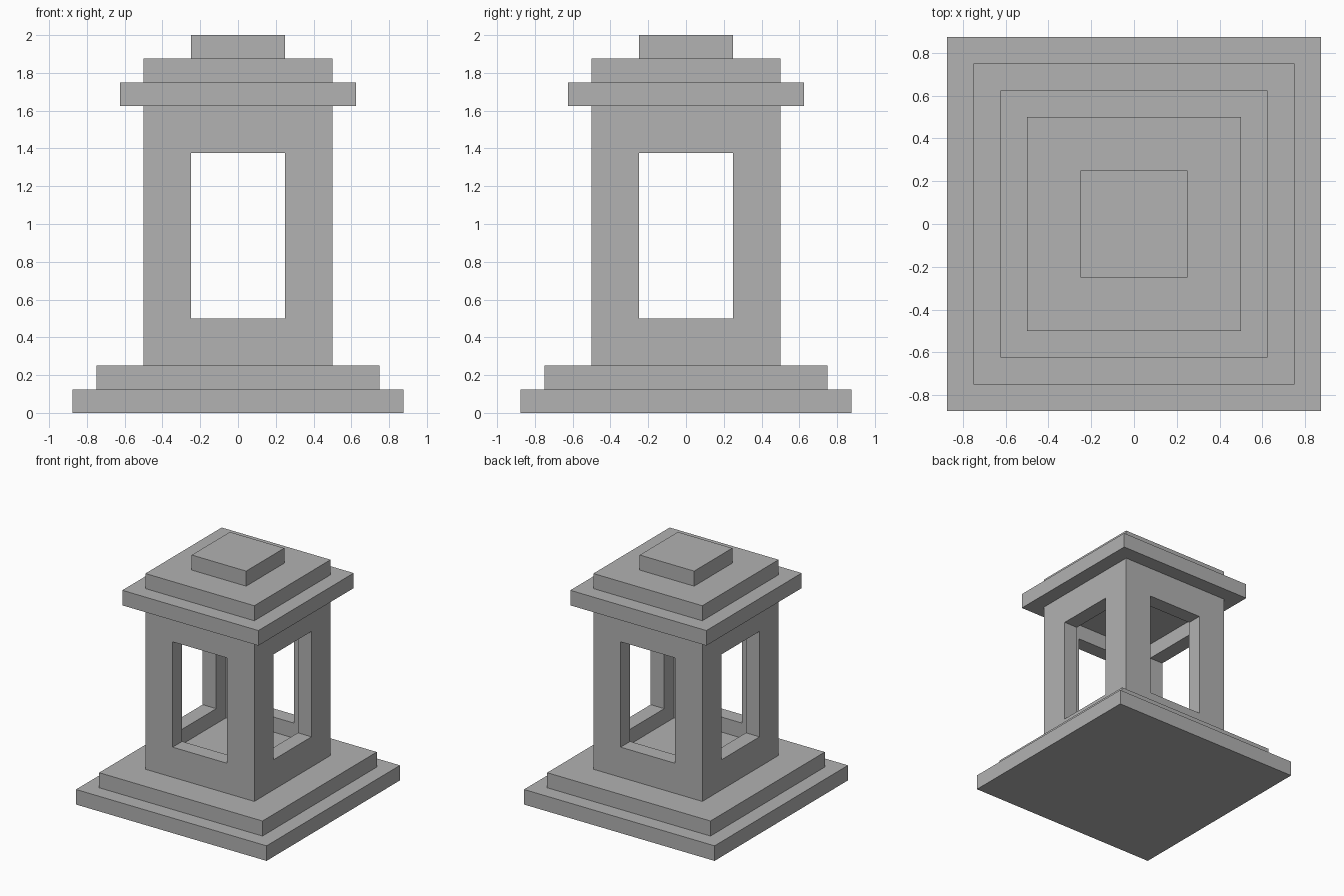
import bpy

default = bpy.data.objects.get("Cube")
if default:
    bpy.data.objects.remove(default, do_unlink=True)

# Single stone colour
stone = bpy.data.materials.new("grey_stone")
stone.use_nodes = True
GREY = (0.445, 0.445, 0.445, 1)
stone.diffuse_color = GREY
stone.node_tree.nodes["Principled BSDF"].inputs["Base Color"].default_value = GREY


def block(name, half_x, half_y, bottom, top):
    """Box centred on the vertical axis, between two heights."""
    bpy.ops.mesh.primitive_cube_add(size=2, location=(0, 0, (bottom + top) / 2))
    obj = bpy.context.object
    obj.name = obj.data.name = name
    obj.scale = (half_x, half_y, (top - bottom) / 2)
    bpy.ops.object.transform_apply(location=False, rotation=False, scale=True)
    obj.data.materials.append(stone)
    return obj


def carve(target, cutter):
    """Subtract the cutter from the target, then discard it."""
    cutter.hide_render = True
    mod = target.modifiers.new(cutter.name, 'BOOLEAN')
    mod.operation, mod.solver, mod.object = 'DIFFERENCE', 'EXACT', cutter
    bpy.context.view_layer.objects.active = target
    bpy.ops.object.modifier_apply(modifier=mod.name)
    bpy.data.objects.remove(cutter, do_unlink=True)


# Stepped base
block("lower_base_step", 0.875, 0.875, 0, 0.125)
block("upper_base_step", 0.75, 0.75, 0.125, 0.25)

# Hollow chamber with a window through every wall
chamber = block("lantern_chamber", 0.5, 0.5, 0.25, 1.625)
carve(chamber, block("hollow_cutter", 0.375, 0.375, 0.375, 1.5))
carve(chamber, block("side_window_cutter", 0.7, 0.25, 0.5, 1.375))
carve(chamber, block("front_window_cutter", 0.25, 0.7, 0.5, 1.375))

# Stepped roof
block("roof_eave", 0.625, 0.625, 1.625, 1.75)
block("roof_step", 0.5, 0.5, 1.75, 1.875)
block("roof_cap", 0.25, 0.25, 1.875, 2)
